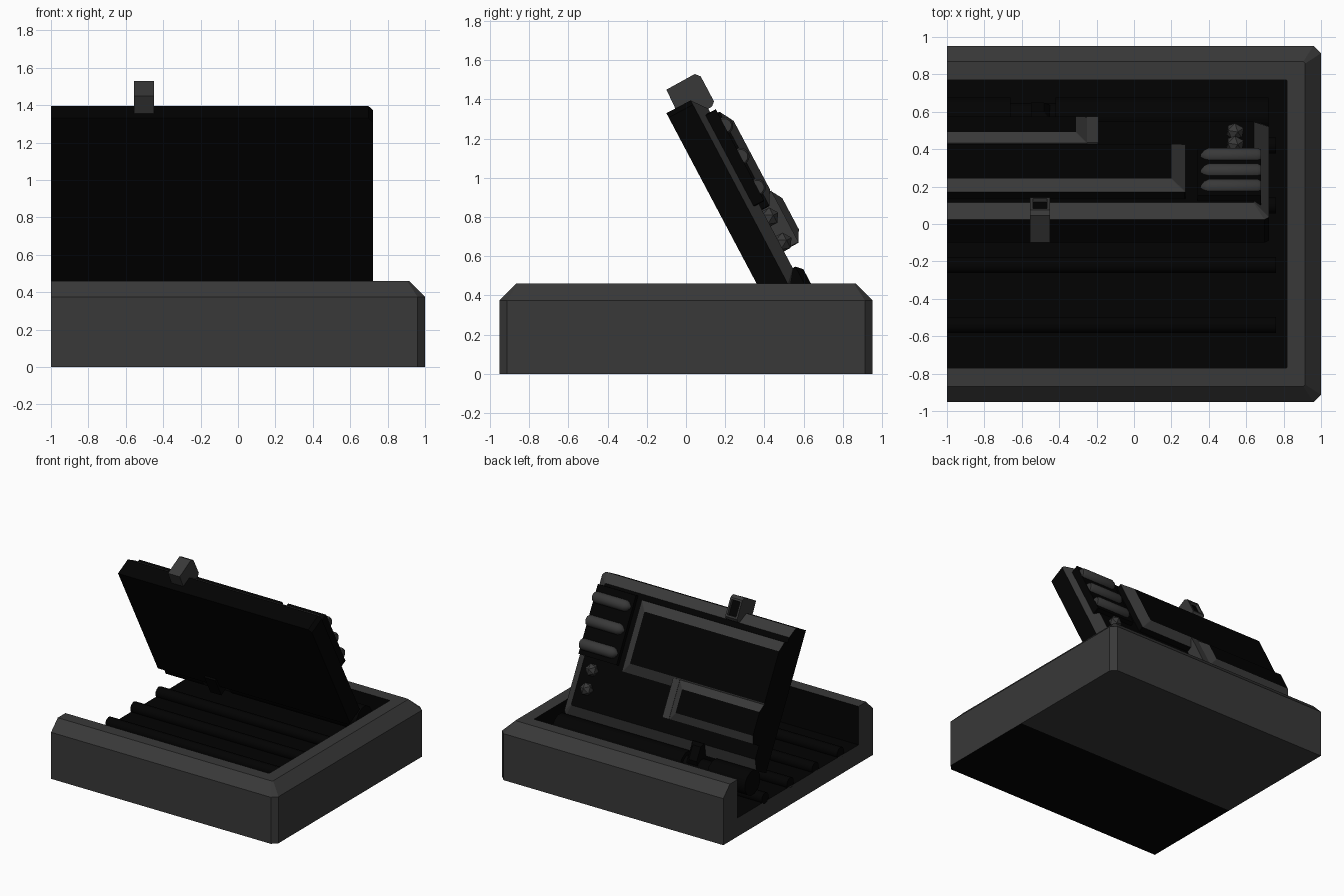
import bpy, bmesh, math
from mathutils import Matrix, Vector

if "Cube" in bpy.data.objects:
    bpy.data.objects.remove(bpy.data.objects["Cube"])


def material(name, value):
    m = bpy.data.materials.new(name)
    m.diffuse_color = (value, value, value, 1)
    m.use_nodes = True
    m.node_tree.nodes["Principled BSDF"].inputs["Base Color"].default_value = m.diffuse_color
    return m


GREY = material("dark grey", 0.040)
BLACK = material("near black", 0.0006)
G, B = 0, 1

# Lid frame: local x, distance down the lid, height off its outer face
LEAN = math.radians(27.9)
s, c = math.sin(LEAN), math.cos(LEAN)
LID = Matrix(((1, 0, 0, 0), (0, s, c, -0.10), (0, -c, s, 1.33), (0, 0, 0, 1)))
FLAT = Matrix.Identity(4)


def finish(name, bm, matrix=FLAT, smooth=False):
    bmesh.ops.recalc_face_normals(bm, faces=bm.faces)
    bmesh.ops.transform(bm, matrix=matrix, verts=bm.verts)
    me = bpy.data.meshes.new(name)
    bm.to_mesh(me)
    bm.free()
    me.materials.append(GREY)
    me.materials.append(BLACK)
    for p in me.polygons:
        p.use_smooth = smooth
    ob = bpy.data.objects.new(name, me)
    bpy.context.collection.objects.link(ob)
    return ob


def loft(name, x1, y0, y1, rings, colours, end, corner=0.004, matrix=FLAT, x0=-1,
         split=None):
    """Stack of (inset, height) outlines, cut flat on the left.
    colours: bottom cap, each strip, top cap. split: bottom is black in front of this y."""
    bm = bmesh.new()
    loops = []
    for inset, h in rings:
        x, a, b = x1 - inset, y0 + inset, y1 - inset
        k = max(0.004, corner - 0.35 * inset)
        pts = [(x0, a), (x - k, a), (x, a + k), (x, b - k), (x - k, b), (x0, b)]
        loops.append([bm.verts.new((px, py, h)) for px, py in pts])
    base = bm.faces.new(loops[0])
    base.material_index = colours[0]
    for i in range(len(loops) - 1):
        for j in range(5):
            f = bm.faces.new((loops[i][j], loops[i][j + 1],
                              loops[i + 1][j + 1], loops[i + 1][j]))
            f.material_index = colours[i + 1]
    bm.faces.new(loops[-1]).material_index = colours[-1]
    f = bm.faces.new([l[0] for l in loops] + [l[-1] for l in reversed(loops)])
    f.material_index = end
    if split is not None:
        geom = [base] + list(base.edges) + list(base.verts)
        bmesh.ops.bisect_plane(bm, geom=geom, plane_co=(0, split, 0), plane_no=(0, 1, 0))
        for f in bm.faces:
            if all(v.co.z < 1e-5 for v in f.verts) and f.calc_center_median().y < split:
                f.material_index = B
    return finish(name, bm, matrix)


def rod(name, sections, y, z, sides, colour, matrix=FLAT):
    """Round bar along x through (x, radius) sections."""
    bm = bmesh.new()
    loops = []
    for x, r in sections:
        loops.append([bm.verts.new((x, y + r * math.cos(math.tau * (i + 0.5) / sides),
                                    z + r * math.sin(math.tau * (i + 0.5) / sides)))
                      for i in range(sides)])
    bm.faces.new(loops[0])
    bm.faces.new(loops[-1])
    for a, b in zip(loops, loops[1:]):
        for i in range(sides):
            j = (i + 1) % sides
            bm.faces.new((a[i], a[j], b[j], b[i]))
    for f in bm.faces:
        f.material_index = colour
    ob = finish(name, bm, matrix, True)
    bpy.ops.object.select_all(action='DESELECT')
    bpy.context.view_layer.objects.active = ob
    ob.select_set(True)
    bpy.ops.object.shade_smooth_by_angle(angle=math.radians(50))
    return ob


# Tray base with chamfered rim, dark hollow and two-tone underside
loft("tray_base", 1.0, -0.953, 0.953,
     [(0, 0), (0, 0.375), (0.085, 0.46), (0.183, 0.46), (0.183, 0.15)],
     [G, G, G, G, B, B], G, corner=0.04, split=-0.1)

# Ribs along the tray floor
for i in range(4):
    rod(f"floor_rib_{i + 1}", [(-1, 0.045), (0.76, 0.045)], -0.54 + 0.32 * i, 0.175, 10, B)

# Hinge barrels with a thinner pin between
rod("hinge_barrel_long", [(-0.42, 0.1), (0.72, 0.1)], 0.58, 0.36, 12, B)
rod("hinge_pin", [(-0.66, 0.07), (-0.42, 0.07)], 0.58, 0.36, 12, B)
rod("hinge_barrel_short", [(-1, 0.1), (-0.66, 0.1)], 0.58, 0.36, 12, B)

# Tilted lid
loft("lid", 0.722, 0, 1.085, [(0, 0), (0, 0.14), (0.08, 0.20)],
     [B, B, G, B], B, corner=0.025, matrix=LID)

# Clip joining the lid's lower edge to the hinge
loft("hinge_clip", -0.45, 1.0, 1.17, [(0, -0.015), (0, 0.215), (0.03, 0.245)],
     [B, B, B, B], B, matrix=LID, x0=-0.55)

# Raised screens
loft("main_screen", 0.275, 0.12, 0.665, [(0, 0.19), (0, 0.243), (0.075, 0.285)],
     [B, B, G, B], B, matrix=LID)
loft("small_screen", -0.25, 0.60, 0.90, [(0, 0.19), (0, 0.285), (0.06, 0.32)],
     [B, G, G, B], B, matrix=LID)
loft("small_screen_edge", -0.19, 0.60, 0.90, [(0, 0.19), (0, 0.288)],
     [G, G, G], G, matrix=LID, x0=-0.25)

# Control panel with bars, and knobs below it
loft("control_panel", 0.68, 0.10, 0.63, [(0, 0.17), (0, 0.232)],
     [B, B, B], B, matrix=LID, x0=0.34)
for i in range(3):
    rod(f"control_bar_{i + 1}",
        [(0.355, 0.008), (0.375, 0.033), (0.40, 0.045), (0.66, 0.045), (0.678, 0.036)],
        0.195 + 0.178 * i, 0.232, 12, G, LID)
for i in range(2):
    bm = bmesh.new()
    bmesh.ops.create_icosphere(bm, subdivisions=1, radius=0.052)
    finish(f"control_knob_{i + 1}", bm,
           LID @ Matrix.Translation((0.54, 0.715 + 0.145 * i, 0.215)))

# Latch hooked over the lid's top edge, with a dark recess behind
profile = [(-0.10, 1.45), (0.045, 1.53), (0.075, 1.518), (0.143, 1.39),
           (0.133, 1.364), (0.09, 1.34), (-0.055, 1.355)]
bm = bmesh.new()
face = bm.faces.new([bm.verts.new((-0.555, y, z)) for y, z in profile])
ext = bmesh.ops.extrude_face_region(bm, geom=[face], use_keep_orig=True)
bmesh.ops.translate(bm, vec=Vector((0.105, 0, 0)),
                    verts=[g for g in ext["geom"] if isinstance(g, bmesh.types.BMVert)])
bmesh.ops.recalc_face_normals(bm, faces=bm.faces)
back = max(bm.faces, key=lambda f: f.normal.dot(Vector((0, c, s))))
bmesh.ops.inset_individual(bm, faces=[back], thickness=0.02, depth=0)
bmesh.ops.inset_individual(bm, faces=[back], thickness=0.003, depth=-0.02)
back.material_index = B
finish("latch", bm)
